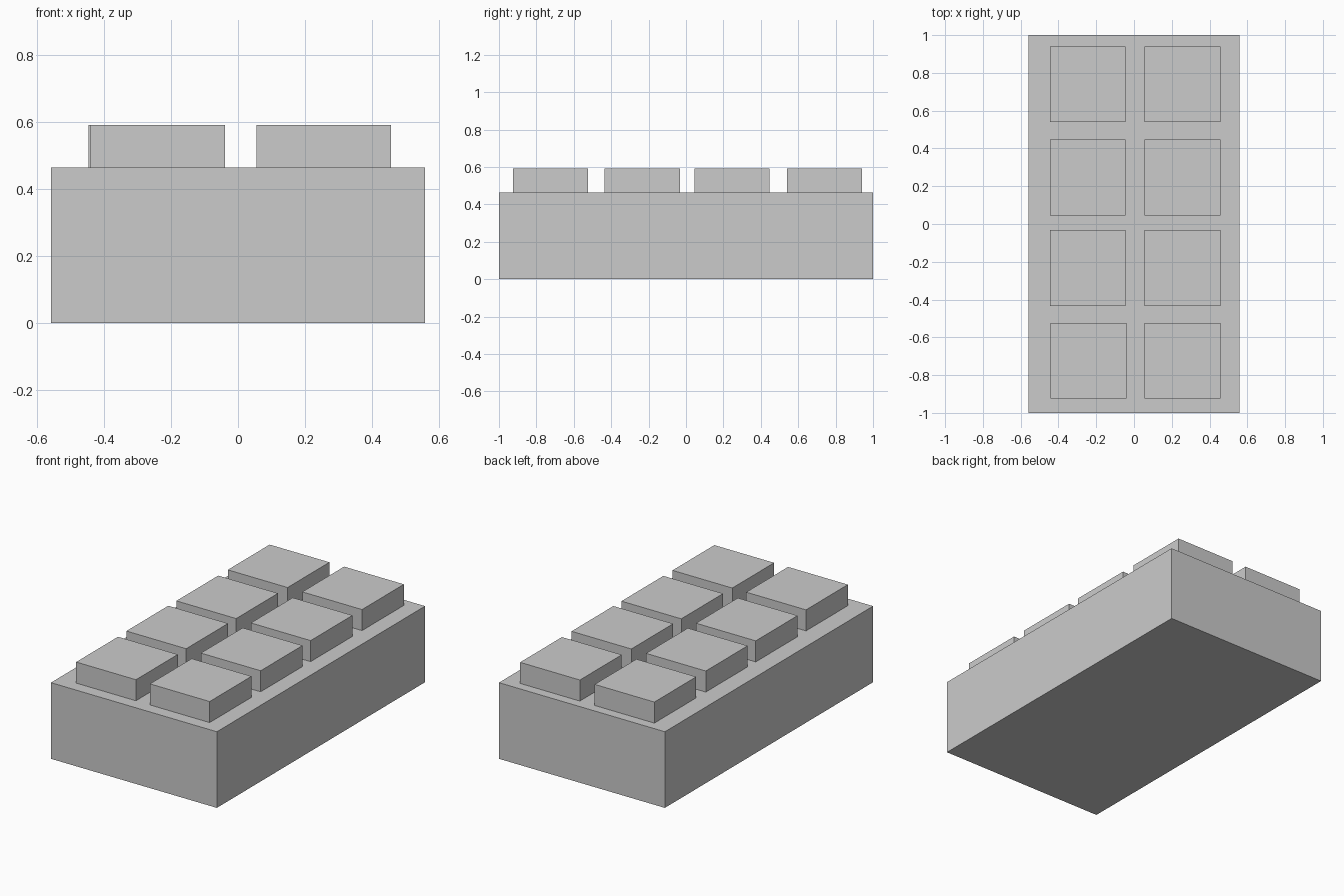
import bpy

if "Cube" in bpy.data.objects:
    bpy.data.objects.remove(bpy.data.objects["Cube"])


def box(name, center, size, base_z):
    """Flat-faced box whose underside sits at base_z."""
    bpy.ops.mesh.primitive_cube_add(
        size=1, location=(center[0], center[1], base_z + size[2] / 2))
    obj = bpy.context.object
    obj.name = name
    obj.scale = size
    bpy.ops.object.transform_apply(location=False, rotation=False, scale=True)
    return obj


BODY_H = 0.463
STUD = (0.402, 0.402, 0.128)

# Solid block body
box("block_body", (0, 0), (1.116, 2.0, BODY_H), 0)

# Two columns of four square studs, slightly unevenly placed
for row, y in enumerate((-0.724, -0.234, 0.246, 0.740)):
    left_x = -0.240 if row == 0 else -0.245
    for side, x in (("left", left_x), ("right", 0.256)):
        box(f"stud_{side}_{row + 1}", (x, y), STUD, BODY_H)
